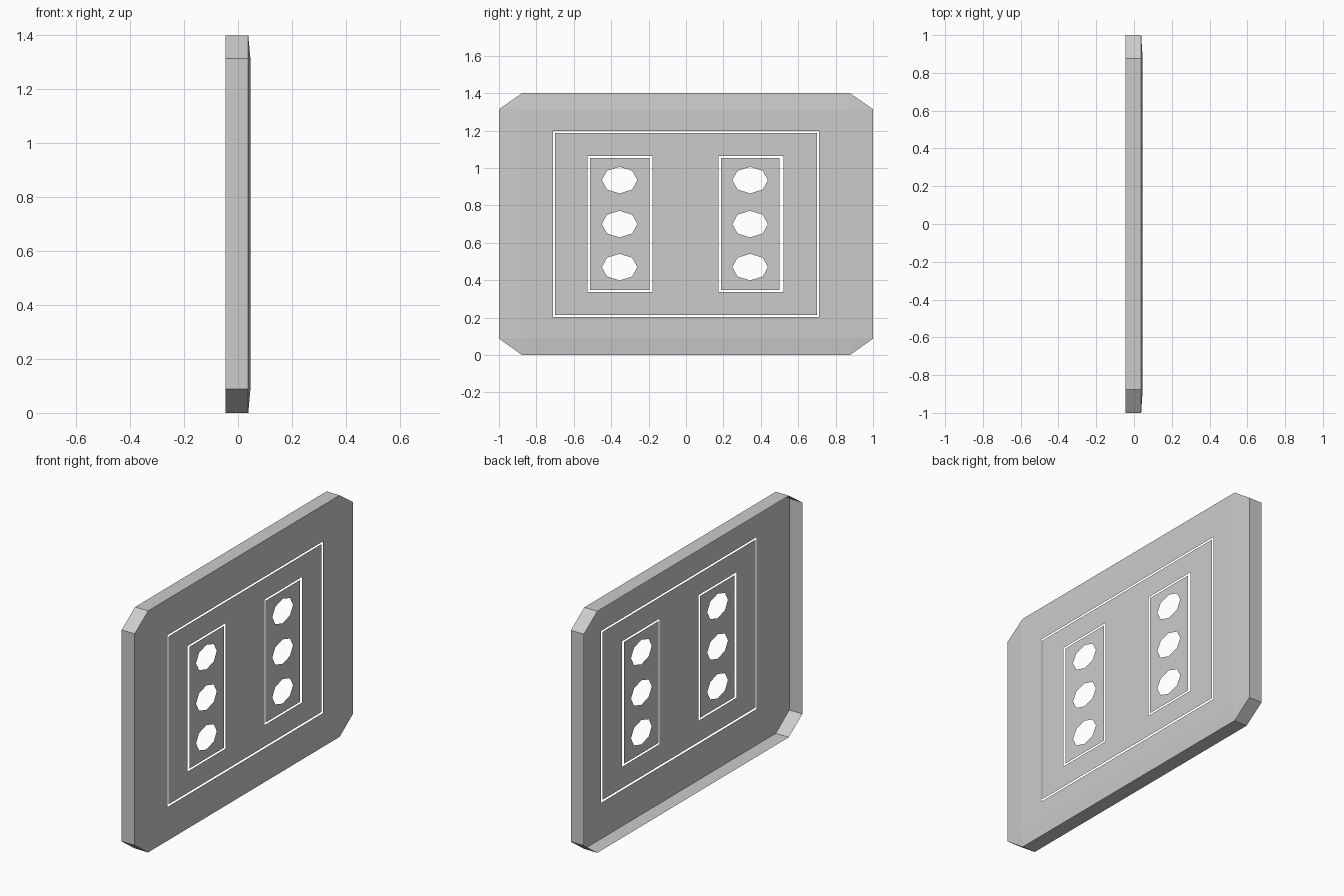
import bpy, bmesh, math

if "Cube" in bpy.data.objects:
    bpy.data.objects.remove(bpy.data.objects["Cube"])

BACK, RIM, FACE = -0.046, 0.038, 0.046
HOLE_Z = (0.47, 0.70, 0.935)


def rect(y0, y1, z0, z1):
    return [(y0, z0), (y1, z0), (y1, z1), (y0, z1)]


def octagon(y, z):
    return [(y + 0.095 * math.cos(i * math.pi / 4), z + 0.071 * math.sin(i * math.pi / 4))
            for i in range(8)]


def finish(name, bm):
    mesh = bpy.data.meshes.new(name)
    bm.to_mesh(mesh)
    bm.free()
    obj = bpy.data.objects.new(name, mesh)
    bpy.context.collection.objects.link(obj)


def sheet(bm, loops):
    """Fill an outer loop minus its holes at the face plane."""
    edges = []
    for loop in loops:
        vs = [bm.verts.new((FACE, y, z)) for y, z in loop]
        edges += [bm.edges.new((vs[i], vs[i - 1])) for i in range(len(vs))]
    bmesh.ops.triangle_fill(bm, edges=edges, use_beauty=True, normal=(1, 0, 0))
    for f in bm.faces:
        f.normal_update()
        if f.normal.x < 0:
            f.normal_flip()


# Outer cover: flat centre, gently sloping border, open-backed rim
Y, Z0, Z1 = 0.877, 0.088, 1.314
slot = rect(-0.711, 0.711, 0.202, 1.198)
bm = bmesh.new()
sheet(bm, [rect(-Y, Y, Z0, Z1), slot])
outline = [(-Y, 0), (Y, 0), (1, Z0), (1, Z1), (Y, 1.4), (-Y, 1.4), (-1, Z1), (-1, Z0)]
front = [bm.verts.new((RIM, y, z)) for y, z in outline]
back = [bm.verts.new((BACK, y, z)) for y, z in outline]
inner = [bm.verts.new((FACE, y, z)) for y, z in rect(-Y, Y, Z0, Z1)]
for i in range(8):
    j = (i + 1) % 8
    bm.faces.new((back[i], back[j], front[j], front[i]))
for k in range(4):
    n = (k + 1) % 4
    bm.faces.new((front[2 * k], front[2 * k + 1], inner[n], inner[k]))
    bm.faces.new((front[2 * k + 1], front[(2 * k + 2) % 8], inner[n]))
bmesh.ops.remove_doubles(bm, verts=bm.verts, dist=0.0005)
finish("outer_cover", bm)

# Middle panel with two window openings
frames = [(-0.527, -0.180), (0.175, 0.522)]
bm = bmesh.new()
sheet(bm, [rect(-0.701, 0.701, 0.214, 1.187)] + [rect(a, b, 0.337, 1.065) for a, b in frames])
finish("middle_panel", bm)

# Two insert plates, each with three octagonal holes
for side, a, b, y in (("left", -0.512, -0.194, -0.355), ("right", 0.188, 0.501, 0.343)):
    bm = bmesh.new()
    sheet(bm, [rect(a, b, 0.348, 1.054)] + [octagon(y, z) for z in HOLE_Z])
    finish(side + "_insert_plate", bm)
